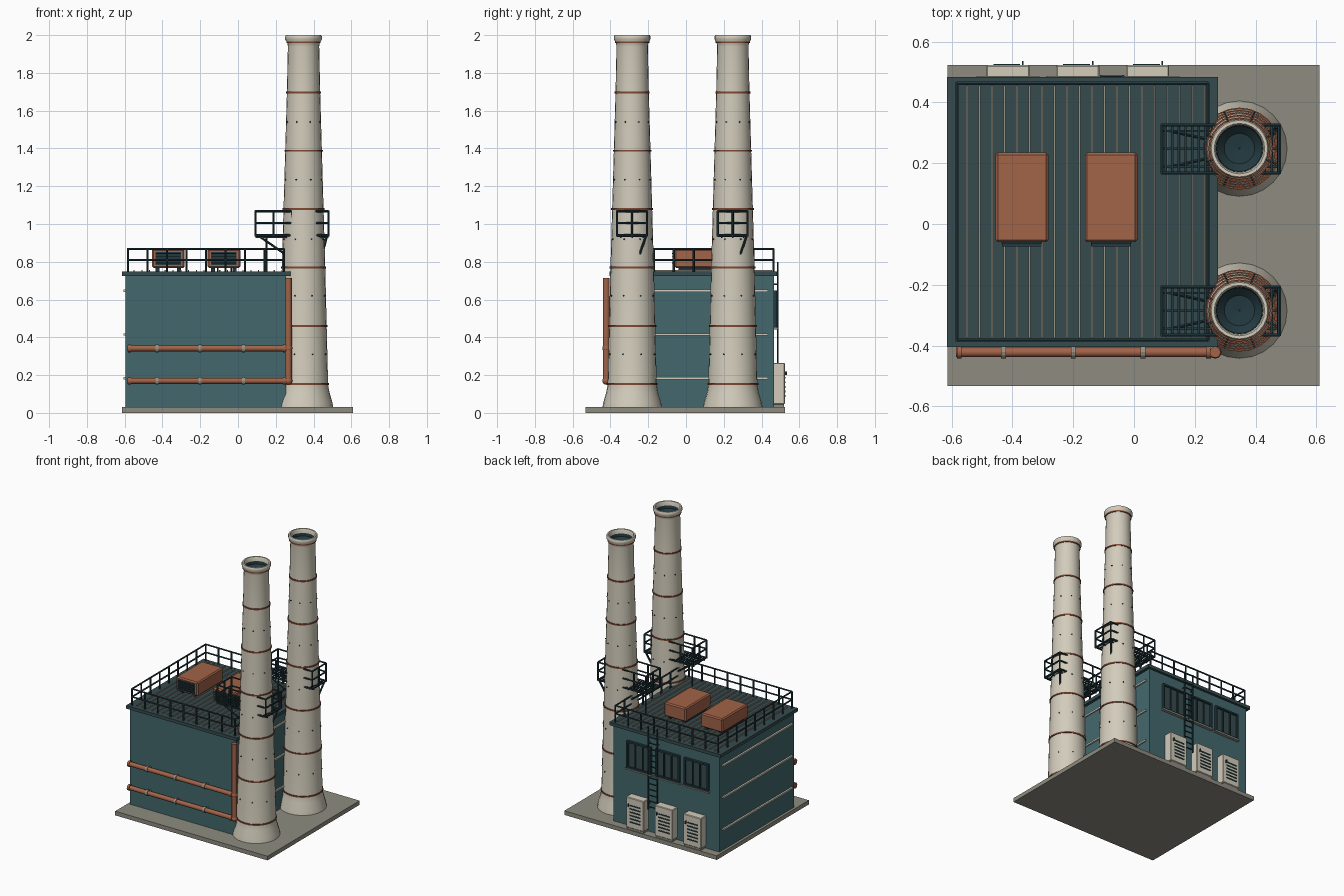
import bpy, bmesh, math
from mathutils import Vector, Matrix

if "Cube" in bpy.data.objects:
    bpy.data.objects.remove(bpy.data.objects["Cube"])

# Flat colours (sRGB 0-255 turned into linear)
def mat(name, *rgb):
    m = bpy.data.materials.new(name)
    lin = [(c / 255 / 12.92) if c < 10 else ((c / 255 + 0.055) / 1.055) ** 2.4 for c in rgb]
    m.diffuse_color = (*lin, 1)
    m.use_nodes = True
    m.node_tree.nodes["Principled BSDF"].inputs["Base Color"].default_value = m.diffuse_color
    return m

BEIGE = mat("warm_beige", 210, 204, 187)
TEAL = mat("wall_teal", 68, 104, 109)
ROOF = mat("roof_slate", 54, 75, 78)
DARK = mat("dark_steel", 35, 58, 64)
RUST = mat("rust_orange", 162, 99, 72)
BAND = mat("band_rust", 128, 72, 50)
CONC = mat("concrete_grey", 142, 140, 128)
STEEL = mat("seam_grey", 150, 146, 134)


class Part:
    """Collects shapes in one mesh, then becomes one object."""
    def __init__(self, name, material, smooth=False):
        self.name, self.mat, self.smooth, self.bm = name, material, smooth, bmesh.new()

    def __enter__(self):
        return self

    def __exit__(self, *a):
        me = bpy.data.meshes.new(self.name)
        bmesh.ops.recalc_face_normals(self.bm, faces=self.bm.faces)
        self.bm.to_mesh(me)
        self.bm.free()
        ob = bpy.data.objects.new(self.name, me)
        bpy.context.collection.objects.link(ob)
        me.materials.append(self.mat)
        if self.smooth:
            bpy.ops.object.select_all(action='DESELECT')
            ob.select_set(True)
            bpy.context.view_layer.objects.active = ob
            bpy.ops.object.shade_smooth_by_angle(angle=math.radians(35))

    def box(self, x0, x1, y0, y1, z0, z1, bevel=0):
        m = Matrix.Translation(((x0 + x1) / 2, (y0 + y1) / 2, (z0 + z1) / 2)) @ \
            Matrix.Diagonal((x1 - x0, y1 - y0, z1 - z0, 1))
        vs = bmesh.ops.create_cube(self.bm, size=1, matrix=m)["verts"]
        if bevel:
            es = list({e for v in vs for e in v.link_edges})
            bmesh.ops.bevel(self.bm, geom=es, offset=bevel, segments=1, affect='EDGES')

    def rod(self, a, b, r, n=6):
        a, b = Vector(a), Vector(b)
        rot = (b - a).to_track_quat('Z', 'Y').to_matrix().to_4x4()
        bmesh.ops.create_cone(self.bm, cap_ends=True, segments=n, radius1=r, radius2=r,
                              depth=(b - a).length, matrix=Matrix.Translation((a + b) / 2) @ rot)

    def lathe(self, cx, cy, profile, n=24, closed=False):
        rings = [[self.bm.verts.new((cx + r * math.cos(i * math.tau / n),
                                     cy + r * math.sin(i * math.tau / n), z))
                  for i in range(n)] for r, z in profile]
        pairs = list(zip(rings, rings[1:])) + ([(rings[-1], rings[0])] if closed else [])
        for p, q in pairs:
            for i in range(n):
                j = (i + 1) % n
                self.bm.faces.new((p[i], p[j], q[j], q[i]))

    def fence(self, x0, x1, y0, y1, z0, heights, nx, ny, r):
        c = [(x0, y0), (x1, y0), (x1, y1), (x0, y1)]
        for (ax, ay), (bx, by), n in zip(c, c[1:] + c[:1], (nx, ny, nx, ny)):
            for h in heights:
                self.rod((ax, ay, h), (bx, by, h), r)
            for i in range(n):
                px, py = ax + (bx - ax) * i / n, ay + (by - ay) * i / n
                self.rod((px, py, z0), (px, py, heights[-1]), r)


# Ground slab, walls and roof
with Part("ground_slab", CONC) as p:
    p.box(-.613, .61, -.533, .523, 0, .03)
with Part("walls", TEAL) as p:
    p.box(-.595, .255, -.388, .465, .03, .73)
with Part("roof_slab", ROOF) as p:
    p.box(-.615, .277, -.405, .483, .725, .748)
with Part("roof_seams", STEEL) as p:
    for i in range(20):
        x = -.55 + i * .0412
        p.box(x - .003, x + .003, -.375, .455, .745, .757)
with Part("roof_railing", DARK) as p:
    p.fence(-.583, .243, -.382, .463, .745, (.81, .868), 8, 8, .006)

# Beige trims on both side walls
with Part("side_trims", BEIGE) as p:
    for z in (.183, .415, .647):
        p.box(-.607, -.59, -.36, .435, z - .006, z + .006)
        p.box(.25, .265, -.36, .435, z - .006, z + .006)

# Rooftop units
for k, x0 in enumerate((-.456, -.162)):
    x1 = x0 + .174
    with Part(f"roof_unit_{k + 1}", RUST) as p:
        p.box(x0, x1, -.06, .235, .768, .868, .008)
    with Part(f"roof_unit_feet_{k + 1}", DARK) as p:
        for x in (x0 + .02, x1 - .04):
            p.box(x, x + .02, -.04, .215, .745, .77)
    with Part(f"roof_unit_grille_{k + 1}", DARK) as p:
        p.box(x0 + .02, x1 - .02, -.064, -.058, .783, .852)
        for i in range(4):
            z = .79 + i * .017
            p.box(x0 + .022, x1 - .022, -.074, -.06, z, z + .005)

# Chimneys with bands, bolts and dark throats
R = [(.03, .157), (.15, .13), (.77, .115), (1.08, .106), (1.39, .097), (1.7, .088), (1.94, .083)]
def radius(z):
    for (za, ra), (zb, rb) in zip(R, R[1:]):
        if z <= zb:
            return ra + (rb - ra) * (z - za) / (zb - za)
    return .09

for cy, side in ((-.285, "front"), (.248, "back")):
    cx = .347
    with Part(f"chimney_{side}", BEIGE, True) as p:
        prof = [(.157, .03), (.153, .055), (.137, .11)] + [(r, z) for z, r in R[1:]]
        p.lathe(cx, cy, prof + [(.085, 1.955), (.097, 1.978), (.097, 1.993), (.093, 2), (.083, 2), (.078, 1.99), (.076, 1.93)])
    with Part(f"chimney_throat_{side}", DARK, True) as p:
        p.lathe(cx, cy, [(.079, 1.985), (.075, 1.95), (.05, 1.925), (.002, 1.92)])
    with Part(f"chimney_bands_{side}", BAND, True) as p:
        for z in (.153, .46, .77, 1.08, 1.388, 1.697, 1.962):
            r = radius(z) + (.001 if z > 1.9 else .005)
            p.lathe(cx, cy, [(r - .01, z - .005), (r, z - .005), (r, z + .005), (r - .01, z + .005)], 24, True)
    with Part(f"chimney_bolts_{side}", DARK) as p:
        for z in (.31, .62, .92, 1.235, 1.54):
            for i in range(8):
                a, r = (i + .5) * math.tau / 8, radius(z)
                d = Vector((math.cos(a), math.sin(a), 0))
                c = Vector((cx, cy, z))
                p.rod(c + d * (r - .005), c + d * (r + .005), .004)

    # Service platform around the chimney
    ya, yb = cy - .08, cy + .078
    with Part(f"platform_{side}", DARK) as p:
        p.fence(.092, .478, ya, yb, .935, (.94, 1.005, 1.068), 4, 2, .006)
        for i in range(18):
            x = .1 + i * .0218
            p.box(x, x + .008, ya, yb, .932, .941)
        for y in (ya + .02, cy, yb - .02):
            p.box(.092, .478, y - .004, y + .004, .925, .934)
        # support post and braces
        p.rod((.15, cy, .745), (.15, cy, .935), .006)
        for y in (ya + .02, yb - .02):
            p.rod((.12, y, .93), (.25, cy + (y - cy) * .5, .84), .006)
        p.rod((.47, yb - .005, .935), (.445, cy + .04, .84), .007)

# Front pipes with elbow, clamps and couplings
PY = -.422
with Part("front_pipes", RUST, True) as p:
    for z in (.17, .342):
        p.rod((-.585, PY, z), (.265, PY, z), .016, 12)
        for x in (-.575, .245):
            p.rod((x - .008, PY, z), (x + .008, PY, z), .021, 12)
    p.rod((.267, PY, .165), (.267, PY, .715), .018, 12)
    for z in (.17, .342):
        bmesh.ops.create_uvsphere(p.bm, u_segments=12, v_segments=8, radius=.021,
                                  matrix=Matrix.Translation((.267, PY, z)))
with Part("pipe_clamps", STEEL) as p:
    for z in (.17, .342):
        for x in (-.43, -.2, .03):
            p.rod((x - .008, PY, z), (x + .008, PY, z), .021, 12)
            p.box(x - .007, x + .007, PY, -.385, z - .008, z + .008)
    p.box(.25, .262, PY, -.385, .6, .615)

# Back windows and louvred cabinets
for k, cx in enumerate((-.415, -.185, .045)):
    x0, x1 = cx - .098, cx + .098
    with Part(f"window_frame_{k + 1}", DARK) as p:
        for a, b, c, d in ((x0, x1, .45, .462), (x0, x1, .636, .648),
                           (x0, x0 + .012, .45, .648), (x1 - .012, x1, .45, .648)):
            p.box(a, b, .46, .482, c, d)
        for t in (-.03, .03):
            p.box(cx + t - .004, cx + t + .004, .46, .478, .455, .643)
    with Part(f"window_glass_{k + 1}", ROOF) as p:
        p.box(x0 + .01, x1 - .01, .46, .469, .46, .64)
    with Part(f"window_sill_{k + 1}", STEEL) as p:
        p.box(cx - .104, cx + .104, .46, .487, .442, .451)
    with Part(f"cabinet_{k + 1}", BEIGE) as p:
        p.box(cx - .071, cx + .071, .46, .523, .045, .265, .004)
    with Part(f"cabinet_base_{k + 1}", CONC) as p:
        p.box(cx - .065, cx + .065, .46, .518, .028, .047)
    with Part(f"cabinet_louvres_{k + 1}", DARK) as p:
        for i in range(6):
            z = .085 + i * .024
            p.box(cx - .048, cx + .04, .52, .526, z, z + .009)
        p.box(cx + .046, cx + .051, .52, .536, .2, .22)

# Back ladder up to the roof
with Part("back_ladder", DARK) as p:
    for x in (-.108, -.036):
        p.rod((x, .486, .2), (x, .486, .8), .005)
        for z in (.24, .68):
            p.rod((x, .46, z), (x, .486, z), .004)
    for i in range(13):
        p.rod((-.108, .486, .22 + i * .042), (-.036, .486, .22 + i * .042), .004)
